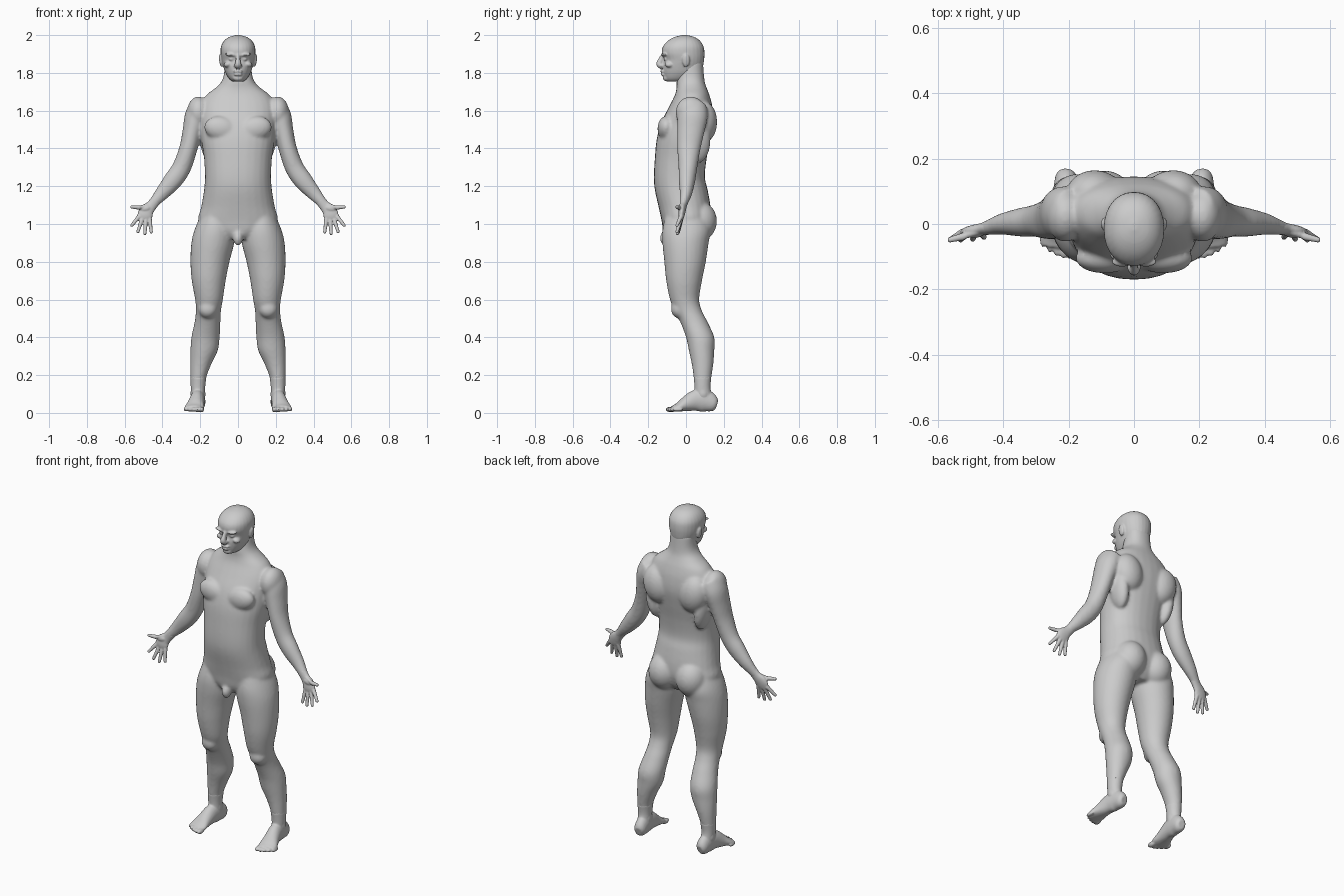
import bpy
import bmesh
import math
from mathutils import Vector, Matrix

old = bpy.data.objects.get("Cube")
if old:
    bpy.data.objects.remove(old)

CM = 0.01  # tables are in hundredths of a unit

skin = bpy.data.materials.new("plain_grey")
skin.use_nodes = True
GREY = (0.6, 0.6, 0.6, 1)
skin.diffuse_color = GREY
skin.node_tree.nodes["Principled BSDF"].inputs["Base Color"].default_value = GREY


def catmull(rows, steps=5):
    """Smoothly resample a table of rows."""
    rows = [Vector(row) for row in rows]
    result = []
    for i in range(len(rows) - 1):
        b, c = rows[i], rows[i + 1]
        a, d = rows[max(i - 1, 0)], rows[min(i + 2, len(rows) - 1)]
        for k in range(steps):
            t = k / steps
            result.append(b + 0.5 * t * (c - a + t * (2 * a - 5 * b + 4 * c - d
                                                      + t * (3 * (b - c) + d - a))))
    return result + [rows[-1]]


def skin_rings(bm, rings):
    """Bridge a list of closed rings and cap both ends."""
    loops = [[bm.verts.new(point) for point in ring] for ring in rings]
    for low, high in zip(loops, loops[1:]):
        for i in range(len(low)):
            bm.faces.new((low[i - 1], low[i], high[i], high[i - 1]))
    bm.faces.new(loops[0])
    bm.faces.new(loops[-1])


def ring(centre, side, depth, power=1.0, count=28):
    points = []
    for i in range(count):
        angle = math.tau * i / count
        c, s = math.cos(angle), math.sin(angle)
        points.append(centre + side * math.copysign(abs(c) ** power, c)
                      + depth * math.copysign(abs(s) ** power, s))
    return points


def stack(bm, rows, sign=1, power=1.0):
    """Level sections: height, inner x, outer x, front y, back y."""
    rings = []
    for z, x0, x1, y0, y1 in catmull(rows):
        centre = Vector((sign * (x0 + x1) / 2, (y0 + y1) / 2, z)) * CM
        rings.append(ring(centre, Vector((x1 - x0, 0, 0)) * CM / 2,
                          Vector((0, y1 - y0, 0)) * CM / 2, power))
    skin_rings(bm, rings)


def limb(bm, rows, sign=1, axis=(0, 1, 0)):
    """Sections square to a path: x, y, z, half width, half depth."""
    rows = catmull(rows)
    axis = Vector(axis)
    spots = [Vector((sign * r[0], r[1], r[2])) * CM for r in rows]
    rings = []
    for i, r in enumerate(rows):
        along = spots[min(i + 1, len(spots) - 1)] - spots[max(i - 1, 0)]
        side = axis.cross(along).normalized()
        depth = along.cross(side).normalized()
        rings.append(ring(spots[i], side * r[3] * CM, depth * r[4] * CM))
    skin_rings(bm, rings)


def blob(bm, centre, radii, sign=1, tilt=0):
    x, y, z = centre
    place = Matrix.Translation(Vector((sign * x, y, z)) * CM)
    turn = Matrix.Rotation(math.radians(sign * tilt), 4, 'Y')
    size = Matrix.Diagonal((*(Vector(radii) * CM), 1))
    bmesh.ops.create_uvsphere(bm, u_segments=24, v_segments=16, radius=1,
                              matrix=place @ turn @ size)


def finish(bm, name, voxel, passes):
    """Fuse overlapping forms into one smooth skin."""
    bmesh.ops.recalc_face_normals(bm, faces=bm.faces)
    mesh = bpy.data.meshes.new(name)
    bm.to_mesh(mesh)
    bm.free()
    mesh.materials.append(skin)
    obj = bpy.data.objects.new(name, mesh)
    bpy.context.collection.objects.link(obj)
    fuse = obj.modifiers.new("fuse", 'REMESH')
    fuse.mode = 'VOXEL'
    fuse.voxel_size = voxel
    fuse.use_smooth_shade = True
    soften = obj.modifiers.new("soften", 'SMOOTH')
    soften.factor = 0.5
    soften.iterations = passes


# Torso and neck
body = bmesh.new()
torso = [(92, 8, -10, 8), (96, 16, -12, 11), (102, 21, -13, 13), (109, 19.5, -14.5, 13),
         (118, 18, -16.5, 11.5), (125, 17.5, -17, 10), (135, 18, -16.5, 11),
         (145, 19.5, -15.5, 13), (154, 20, -13, 14.5), (162, 20, -9, 14),
         (168, 17, -6, 12.5), (172, 12, -5, 11), (175, 9, -5, 10),
         (179, 7.5, -4.5, 9.5), (186, 7, -3, 9)]
stack(body, [(z, -w, w, f, b) for z, w, f, b in torso], power=0.9)
blob(body, (0, -11, 92.5), (2.6, 2.8, 4))

leg = [(104, 4, 20, -11, 11), (97, 2, 23, -12.5, 13), (90, 2, 24.7, -12.5, 12),
       (80, 4.5, 25.2, -11.5, 10.5), (70, 6.5, 24.5, -10.5, 8.5), (60, 8, 22.7, -8.5, 7),
       (54, 9, 22.3, -6, 8.5), (48, 9.3, 23, -3, 11.5), (40, 9.7, 24.7, 0, 15),
       (33, 10.7, 25.2, 1.5, 15), (26, 14, 25.3, 3, 14.5), (19, 16.7, 25.2, 4, 13.5),
       (13, 17.4, 25, 4.5, 13), (6, 17.4, 24.6, 4, 14.5)]
arm = [(19, 4, 163, 6, 7), (22, 3.5, 157, 6.2, 8), (24.2, 2.5, 149, 5.2, 7.2),
       (26.3, 1.5, 140, 4.8, 6.2), (29.8, 1, 130, 5, 5), (34.5, 0.5, 123, 5, 4.4),
       (40, 0, 116.5, 3.9, 3.3), (44, -1, 112, 2.9, 2.4), (46.5, -1.5, 109, 2.7, 1.8)]
for s in (1, -1):
    stack(body, leg, s)
    limb(body, arm, s)
    # Muscle masses
    blob(body, (21, 2.5, 159), (6, 8, 8.5), s)                # deltoid
    blob(body, (9, -10.5, 150.5), (9, 4.6, 6.5), s, -12)      # chest
    blob(body, (12, 9.5, 154), (8.5, 7, 11), s, 12)           # shoulder blade
    blob(body, (16, 6, 144), (4.2, 7, 12), s, 8)              # side of back
    blob(body, (9, 7.2, 101.5), (9, 9.2, 10.5), s)            # buttock
    blob(body, (16, -3.5, 55), (5, 4.5, 5), s)                # knee
    blob(body, (21.2, 9, 10), (4.3, 3.2, 3), s)               # ankle bones
finish(body, "body", 0.008, 9)

# Head
head = bmesh.new()
skull = [(175.5, 3, -10, 0), (177, 4.8, -11.3, 4), (180, 6.6, -12, 7.5),
         (183.5, 7.8, -12.2, 9), (187, 8.7, -11.7, 9.6), (190.5, 9.2, -12.8, 9.8),
         (194, 9, -12.2, 9.3), (197, 7.4, -9.6, 7.4), (199, 4.7, -6, 4.4), (200, 1, -2, 0.5)]
stack(head, [(z, -w, w, f, b) for z, w, f, b in skull], power=0.93)
limb(head, [(0, -11.5, 190.5, 1, 1), (0, -13, 187.5, 1.1, 1.4), (0, -14.2, 184.5, 1.7, 1.6),
            (0, -12.5, 182.8, 1.6, 1)])
blob(head, (0, -12.4, 180.8), (2.7, 1.2, 0.7))   # upper lip
blob(head, (0, -12.2, 179.2), (2.3, 1.2, 0.8))   # lower lip
blob(head, (0, -10.2, 177.3), (2.8, 2, 1.8))     # chin
for s in (1, -1):
    blob(head, (3.6, -11.5, 189.6), (3.4, 1.6, 0.9), s, -6)   # brow
    blob(head, (3.4, -10.6, 187.3), (1.5, 1.3, 0.9), s)       # eye
    blob(head, (5.2, -8.8, 184.6), (2.4, 2.4, 1.6), s, 20)    # cheekbone
    blob(head, (1.3, -13.2, 183.9), (0.9, 1.2, 0.8), s)       # nostril wing
    blob(head, (9.1, 0, 186.5), (0.9, 2, 3.4), s, 8)          # ear
finish(head, "head", 0.005, 3)

# Hands: knuckle and tip of each finger
fingers = [((52.2, -2.5, 104.2), (56.2, -4.8, 99.3)), ((50.6, -2.5, 103.2), (53, -4.8, 95.9)),
           ((48.7, -2.5, 103), (49.3, -4.6, 94.9)), ((46.9, -2.3, 103.6), (45.9, -4, 95.7)),
           ((47.5, -2.2, 110), (52, -3.8, 108.7)), ((52, -3.8, 108.7), (56.2, -4.8, 109))]
palm = [(43.5, -1, 112.5, 2.8, 2.3), (46, -1.5, 109.5, 2.9, 1.9), (48.3, -2, 107, 3.8, 1.8),
        (49.3, -2.4, 104.5, 4, 1.6), (49.7, -2.6, 102.6, 3.2, 1.2)]
for name, s in (("left_hand", 1), ("right_hand", -1)):
    hand = bmesh.new()
    limb(hand, palm, s)
    blob(hand, (49, -2.8, 108.2), (3, 1.5, 1.8), s, 10)       # thumb pad
    for knuckle, tip in fingers:
        limb(hand, [(*knuckle, 1.2, 1.2), (*tip, 0.85, 0.85)], s)
        blob(hand, tip, (0.9, 0.9, 0.9), s)
    finish(hand, name, 0.004, 3)

# Feet, with toes shrinking outwards
sole = [(20.5, 16.2, 4.2, 2, 2.6), (20.7, 14.5, 4.8, 3.3, 4.3), (21, 10, 6.5, 3.7, 6),
        (21.5, 5, 6.5, 3.9, 5.6), (22.3, 0, 4.7, 4.4, 4), (23, -4, 3, 5.3, 2.4),
        (23.4, -7, 2.2, 5, 1.6)]
for name, s in (("left_foot", 1), ("right_foot", -1)):
    foot = bmesh.new()
    limb(foot, sole, s, (0, 0, 1))
    stack(foot, leg[-3:], s)
    for i in range(5):
        width = 1.5 - 0.12 * i
        blob(foot, (19.4 + 2.1 * i, -8 + 0.45 * i * i / 2, 1.8), (width, 2.8, width), s)
    finish(foot, name, 0.005, 4)
